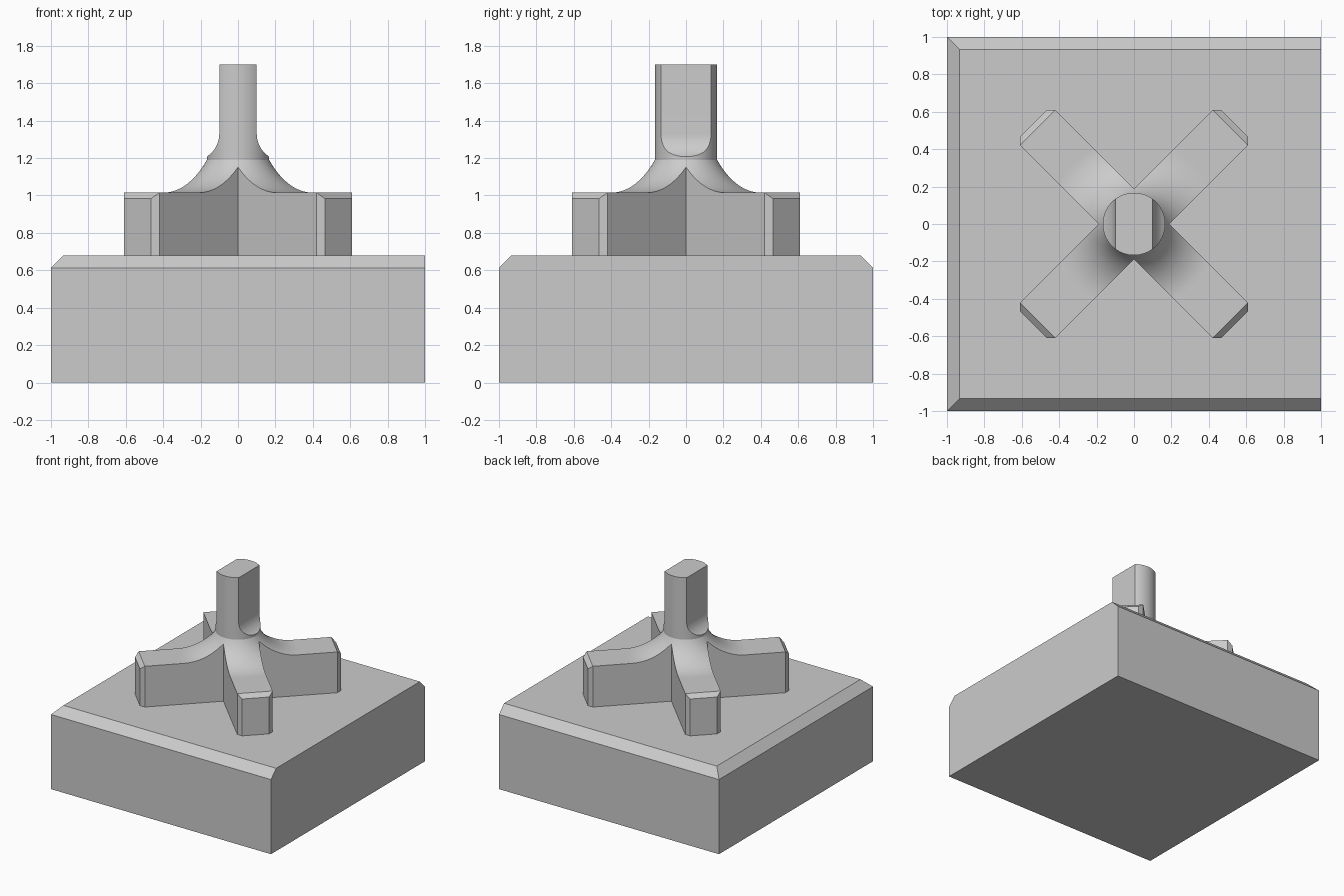
import bpy, bmesh
from math import sin, cos, asin, pi, radians
from mathutils import Vector, Matrix

cube = bpy.data.objects.get("Cube")
if cube:
    bpy.data.objects.remove(cube)

grey = bpy.data.materials.new("plain grey")
grey.use_nodes = True
grey.diffuse_color = (0.6, 0.6, 0.6, 1)
grey.node_tree.nodes["Principled BSDF"].inputs["Base Color"].default_value = (0.6, 0.6, 0.6, 1)


def make(name, bm):
    bmesh.ops.recalc_face_normals(bm, faces=bm.faces)
    mesh = bpy.data.meshes.new(name)
    bm.to_mesh(mesh)
    bm.free()
    mesh.materials.append(grey)
    obj = bpy.data.objects.new(name, mesh)
    bpy.context.collection.objects.link(obj)
    return obj


def prism(points, offset):
    """Extrude a closed outline of 3D points along an offset."""
    bm = bmesh.new()
    face = bm.faces.new([bm.verts.new(p) for p in points])
    new = bmesh.ops.extrude_face_region(bm, geom=[face])["geom"]
    bmesh.ops.translate(bm, verts=[v for v in new if isinstance(v, bmesh.types.BMVert)], vec=offset)
    return bm


def lathe(points, steps=96):
    """Revolve (radius, height) points about z; both ends lie on the axis."""
    bm = bmesh.new()
    verts = [bm.verts.new((r, 0, z)) for r, z in points]
    edges = [bm.edges.new(pair) for pair in zip(verts, verts[1:])]
    bmesh.ops.spin(bm, geom=verts + edges, cent=(0, 0, 0), axis=(0, 0, 1),
                   angle=2 * pi, steps=steps, use_merge=True)
    bmesh.ops.remove_doubles(bm, verts=bm.verts, dist=1e-5)
    return bm


def intersect(obj, tool):
    """Keep the common volume, then smooth only the curved faces."""
    mod = obj.modifiers.new("shape", "BOOLEAN")
    mod.operation, mod.solver, mod.object = "INTERSECT", "EXACT", tool
    bpy.ops.object.select_all(action="DESELECT")
    obj.select_set(True)
    bpy.context.view_layer.objects.active = obj
    bpy.ops.object.modifier_apply(modifier=mod.name)
    bpy.data.objects.remove(tool)
    bpy.ops.object.shade_smooth_by_angle(angle=radians(20))
    for face in obj.data.polygons:
        if abs(face.normal.z) > 0.9999:
            face.use_smooth = False


# Base block with three chamfered top edges
BASE_TOP = 0.68
bm = bmesh.new()
bmesh.ops.create_cube(bm, size=2, matrix=Matrix.Translation((0, 0, BASE_TOP / 2))
                      @ Matrix.Diagonal((1, 1, BASE_TOP / 2, 1)))
rims = [e for e in bm.edges if all(v.co.z > 0.5 for v in e.verts)
        and not all(v.co.x > 0.9 for v in e.verts)]
bmesh.ops.bevel(bm, geom=rims, offset=0.067, segments=1, affect="EDGES")
make("base_block", bm)

# Diagonal cross outline with chamfered arm tips
HALF, SHOULDER, TIP, ARM_TOP = 0.134, 0.728, 0.76, 1.015
TIP_HALF = HALF - (TIP - SHOULDER)
outline = []
for i in range(4):
    turn = Matrix.Rotation(pi / 4 + i * pi / 2, 3, "Z")
    for u, v in ((HALF, -HALF), (SHOULDER, -HALF), (TIP, -TIP_HALF),
                 (TIP, TIP_HALF), (SHOULDER, HALF)):
        outline.append(turn @ Vector((u, v, BASE_TOP - 0.02)))
bm = prism(outline, (0, 0, 0.66))
for i in range(4):
    a = pi / 4 + i * pi / 2
    out = Vector((cos(a), sin(a), 0))
    cut = bmesh.ops.bisect_plane(bm, geom=bm.verts[:] + bm.edges[:] + bm.faces[:],
                                 plane_co=out * SHOULDER + Vector((0, 0, ARM_TOP)),
                                 plane_no=out + Vector((0, 0, 1)), clear_outer=True)
    bmesh.ops.holes_fill(bm, edges=[e for e in cut["geom_cut"] if isinstance(e, bmesh.types.BMEdge)])
cross = make("cross_arms", bm)

# Turned envelope: flat arm tops sweeping up to the shaft
SHAFT, HUB_TOP, FOOT, SWEEP = 0.167, 1.19, 0.45, 0.316
start = asin((FOOT - SHAFT) / SWEEP)
profile = [(0, 0.5), (1, 0.5), (1, ARM_TOP)]
for i in range(25):
    a = start * i / 24
    profile.append((FOOT - SWEEP * sin(a), ARM_TOP + SWEEP * (1 - cos(a))))
profile.append((0, profile[-1][1]))
intersect(cross, make("hub_envelope", lathe(profile)))

# Round shaft with two filleted flats
shaft = make("shaft", lathe([(0, 1.15), (SHAFT, 1.15), (SHAFT, 1.7), (0, 1.7)]))
FLAT, FILLET, FLAT_FOOT = 0.1, 0.145, 1.33
side = [(FLAT + FILLET, 1.1)]
for i in range(17):
    a = pi / 2 * i / 16
    side.append((FLAT + FILLET * (1 - sin(a)), FLAT_FOOT - FILLET * cos(a)))
side.append((FLAT, 1.8))
loop = side + [(-x, z) for x, z in reversed(side)]
intersect(shaft, make("flats_envelope", prism([(x, -0.5, z) for x, z in loop], (0, 1, 0))))
